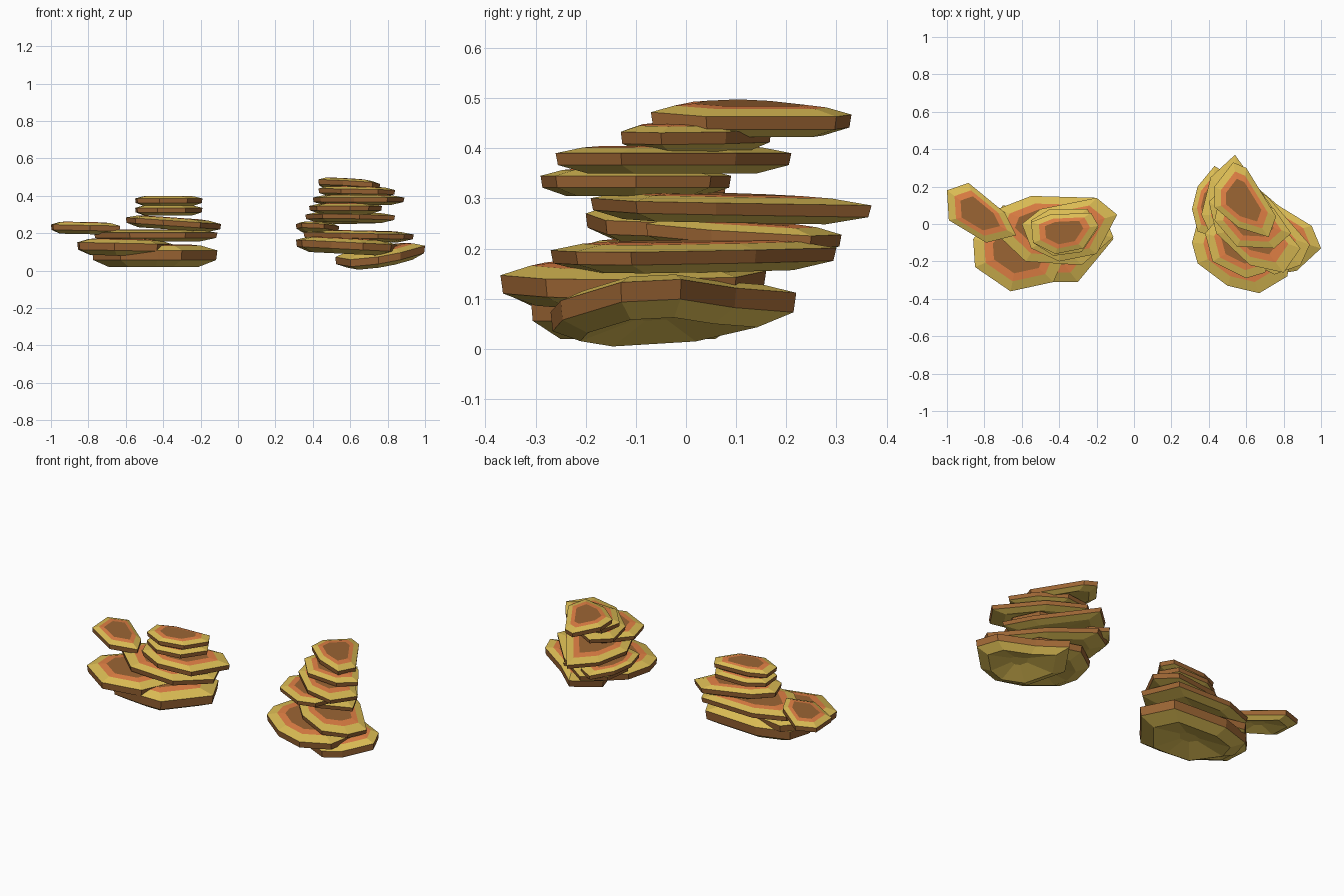
import bpy
import bmesh
from mathutils import Vector

cube = bpy.data.objects.get("Cube")
if cube:
    bpy.data.objects.remove(cube, do_unlink=True)


def make_material(name, color):
    mat = bpy.data.materials.new(name)
    mat.use_nodes = True
    mat.diffuse_color = (*color, 1)
    node = mat.node_tree.nodes["Principled BSDF"]
    node.inputs["Base Color"].default_value = (*color, 1)
    return mat


YELLOW, ORANGE, BROWN = range(3)
materials = [
    make_material("ochre yellow", (.72, .51, .09)),
    make_material("burnt orange", (.77, .22, .06)),
    make_material("bark brown", (.33, .13, .034)),
]

# Cap cross-section from crown to underside: outline scale, height share,
# and the colour of the band that ends at this ring
PROFILE = [
    (.57, 1, BROWN),
    (.76, .94, ORANGE),
    (1, .73, YELLOW),
    (.98, .3, BROWN),
    (.72, 0, YELLOW),
    (.18, .32, YELLOW),
]


def shelf(name, outline, bottom, top, slope=(0, 0)):
    """Faceted shelf cap: rings of one outline, tilted by slope in x and y."""
    points = [Vector(p) for p in outline]
    centre = sum(points, Vector((0, 0))) / len(points)
    tilt = Vector(slope)
    bm = bmesh.new()

    rings = []
    for scale, share, _ in PROFILE:
        ring = []
        for p in points:
            offset = (p - centre) * scale
            z = bottom + (top - bottom) * share + offset.dot(tilt)
            ring.append(bm.verts.new((*(centre + offset), z)))
        rings.append(ring)

    # Crown and underside caps, then the bands between the rings
    bm.faces.new(rings[0]).material_index = BROWN
    bm.faces.new(rings[-1][::-1]).material_index = YELLOW
    count = len(points)
    for upper, lower, step in zip(rings, rings[1:], PROFILE[1:]):
        for i in range(count):
            j = (i + 1) % count
            face = bm.faces.new((upper[i], lower[i], lower[j], upper[j]))
            face.material_index = step[2]
    bmesh.ops.recalc_face_normals(bm, faces=bm.faces)

    mesh = bpy.data.meshes.new(name)
    bm.to_mesh(mesh)
    bm.free()
    for mat in materials:
        mesh.materials.append(mat)
    obj = bpy.data.objects.new(name, mesh)
    bpy.context.collection.objects.link(obj)


# Right cluster, from the ground up
shelf("right_base_shelf",
      [(-.78, -.08), (-.63, -.29), (-.43, -.31), (-.3, -.31),
       (-.11, -.08), (-.2, .1), (-.55, .12), (-.74, .06)], .02, .14)
shelf("right_front_shelf",
      [(-.86, -.08), (-.85, -.23), (-.66, -.36), (-.43, -.31),
       (-.35, -.12), (-.45, .05), (-.7, .1)], .08, .17, (-.02, 0))
shelf("right_wide_shelf",
      [(-.77, -.02), (-.73, .08), (-.55, .15), (-.2, .14),
       (-.11, -.07), (-.28, -.22), (-.58, -.2)], .155, .22)
shelf("right_tilted_shelf",
      [(-.6, 0), (-.5, .08), (-.2, .14), (-.09, .05),
       (-.2, -.16), (-.4, -.2), (-.55, -.13)], .22, .285, (-.07, 0))
shelf("right_upper_shelf",
      [(-.55, .02), (-.45, .08), (-.25, .08), (-.19, -.02),
       (-.28, -.15), (-.43, -.17), (-.54, -.1)], .295, .35)
shelf("right_top_shelf",
      [(-.55, .01), (-.45, .05), (-.23, .06), (-.19, -.01),
       (-.27, -.13), (-.42, -.16), (-.54, -.1)], .345, .4)
shelf("right_side_shelf",
      [(-1, .18), (-.885, .22), (-.69, .06), (-.63, -.06),
       (-.79, -.1), (-.99, .02)], .195, .26, (-.02, 0))

# Left cluster, from the ground up
shelf("left_base_shelf",
      [(1, -.13), (.95, -.01), (.77, .1), (.63, .22),
       (.52, .05), (.6, -.18), (.75, -.27), (.87, -.25)],
      .035, .125, (.17, .12))
shelf("left_front_shelf",
      [(.31, -.1), (.34, -.21), (.5, -.33), (.67, -.37), (.82, -.28),
       (.85, -.1), (.75, .1), (.5, .16), (.35, .05)], .09, .175, (-.05, 0))
shelf("left_wide_shelf",
      [(.94, -.11), (.89, -.22), (.75, -.27), (.55, -.17),
       (.35, .05), (.37, .22), (.5, .3), (.72, .14)], .155, .215, (-.02, 0))
shelf("left_side_shelf",
      [(.31, .08), (.34, .2), (.43, .31), (.53, .25),
       (.54, .05), (.46, -.08), (.34, -.04)], .2, .255, (-.06, -.06))
shelf("left_pointed_shelf",
      [(.54, .37), (.41, .25), (.36, .05), (.45, -.15),
       (.65, -.19), (.84, -.1), (.76, .06)], .255, .31, (-.02, -.03))
shelf("left_low_front_shelf",
      [(.38, -.05), (.42, -.2), (.6, -.29), (.7, -.26),
       (.77, -.1), (.7, .05), (.5, .09)], .305, .36)
shelf("left_long_shelf",
      [(.89, -.13), (.8, -.26), (.62, -.22), (.44, -.05),
       (.4, .12), (.5, .21), (.7, .1)], .35, .405)
shelf("left_upper_shelf",
      [(.84, -.05), (.75, -.13), (.55, -.12), (.43, .02),
       (.46, .15), (.6, .17), (.75, .08)], .395, .45, (-.02, 0))
shelf("left_top_shelf",
      [(.43, .2), (.53, .33), (.6, .3), (.76, .04),
       (.72, -.07), (.56, -.02), (.43, .09)], .43, .49, (-.08, -.05))
